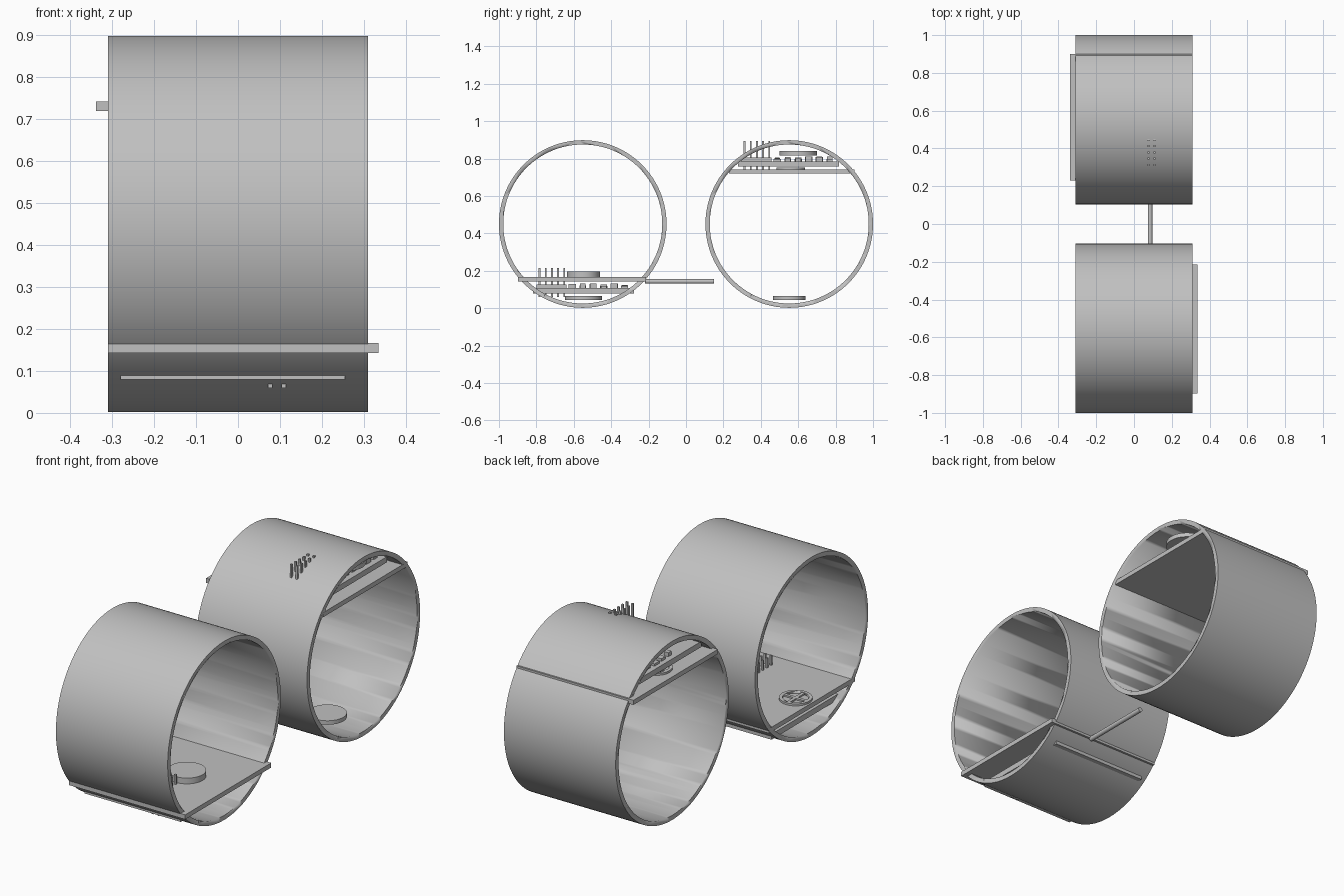
import bpy, math, random
from mathutils import Vector

cube = bpy.data.objects.get("Cube")
if cube:
    bpy.data.objects.remove(cube, do_unlink=True)

random.seed(4)
grey = bpy.data.materials.new("light grey")
grey.use_nodes = True
color = (0.53, 0.53, 0.53, 1)
grey.diffuse_color = color
grey.node_tree.nodes["Principled BSDF"].inputs["Base Color"].default_value = color


def finish(name, smooth=False):
    ob = bpy.context.object
    ob.name = name
    ob.data.materials.append(grey)
    bpy.ops.object.transform_apply(location=False, rotation=True, scale=True)
    if smooth:
        bpy.ops.object.shade_smooth_by_angle(angle=math.radians(30))
    return ob


def box(name, low, high):
    low, high = Vector(low), Vector(high)
    bpy.ops.mesh.primitive_cube_add(size=1, location=(low + high) / 2)
    bpy.context.object.scale = high - low
    return finish(name)


def cylinder(name, center, radius, depth, axis="Z", sides=48):
    turn = {"X": (0, math.pi / 2, 0), "Y": (math.pi / 2, 0, 0), "Z": (0, 0, 0)}[axis]
    bpy.ops.mesh.primitive_cylinder_add(vertices=sides, radius=radius, depth=depth,
                                        location=center, rotation=turn)
    return finish(name, True)


def tube(name, center, outer, inner, depth, axis, sides):
    ob = cylinder(name, center, outer, depth, axis, sides)
    cutter = cylinder(name + "_cutter", center, inner, depth * 2, axis, sides)
    mod = ob.modifiers.new("bore", "BOOLEAN")
    mod.object = cutter
    mod.solver = "EXACT"
    bpy.context.view_layer.objects.active = ob
    bpy.ops.object.modifier_apply(modifier="bore")
    bpy.data.objects.remove(cutter, do_unlink=True)
    return ob


# Circuit board with header pins and small chips
def circuit_board(side, y, z):
    box(side + "_circuit_board", (-.28, y - .27, z), (.255, y + .27, z + .028))
    top = z + .028
    for row in range(5):
        for col in range(2):
            px, py = .077 + col * .032, y - .235 + row * .033
            box(side + "_header_pin", (px - .005, py - .005, z - .02),
                (px + .005, py + .005, z + .136))
    box(side + "_pin_base", (.06, y - .25, top), (.125, y - .09, top + .02))
    for i in range(6):
        for x in (-.24, -.12, .01, .21):
            cy = y - .06 + i * .056
            w, h = random.uniform(.012, .02), random.uniform(.01, .026)
            box(side + "_chip", (x - w, cy - w, top), (x + w, cy + w, top + h))


# Two wide hollow rings
for side, y in (("front", -.552), ("back", .552)):
    tube(side + "_ring", (0, y, .45), .448, .425, .62, "X", 128)

# Shelves across each ring
box("front_shelf", (-.31, -.897, .143), (.335, -.215, .166))
box("back_shelf", (-.338, .23, .719), (.31, .9, .742))

circuit_board("front", -.548, .079)
circuit_board("back", .548, .757)

# Round pads
cylinder("front_shelf_pad", (.1, -.548, .18), .088, .03)
cylinder("front_floor_pad", (.1, -.548, .055), .1, .02)
cylinder("back_floor_pad", (.11, .552, .055), .088, .02)
cylinder("back_board_pad", (.17, .6, .828), .1, .022)

# Open round sockets with a cross bar
for side, y, z in (("front", -.548, .17), ("back", .56, .746)):
    tube(side + "_socket", (-.225, y, z), .076, .06, .012, "Z", 40)
    box(side + "_socket_bar", (-.285, y - .008, z - .004), (-.165, y + .008, z + .004))
    box(side + "_socket_cross", (-.233, y - .06, z - .004), (-.217, y + .06, z + .004))

# Rod reaching from the front ring to the back ring
cylinder("connecting_rod", (.085, -.035, .143), .012, .37, "Y", 16)
